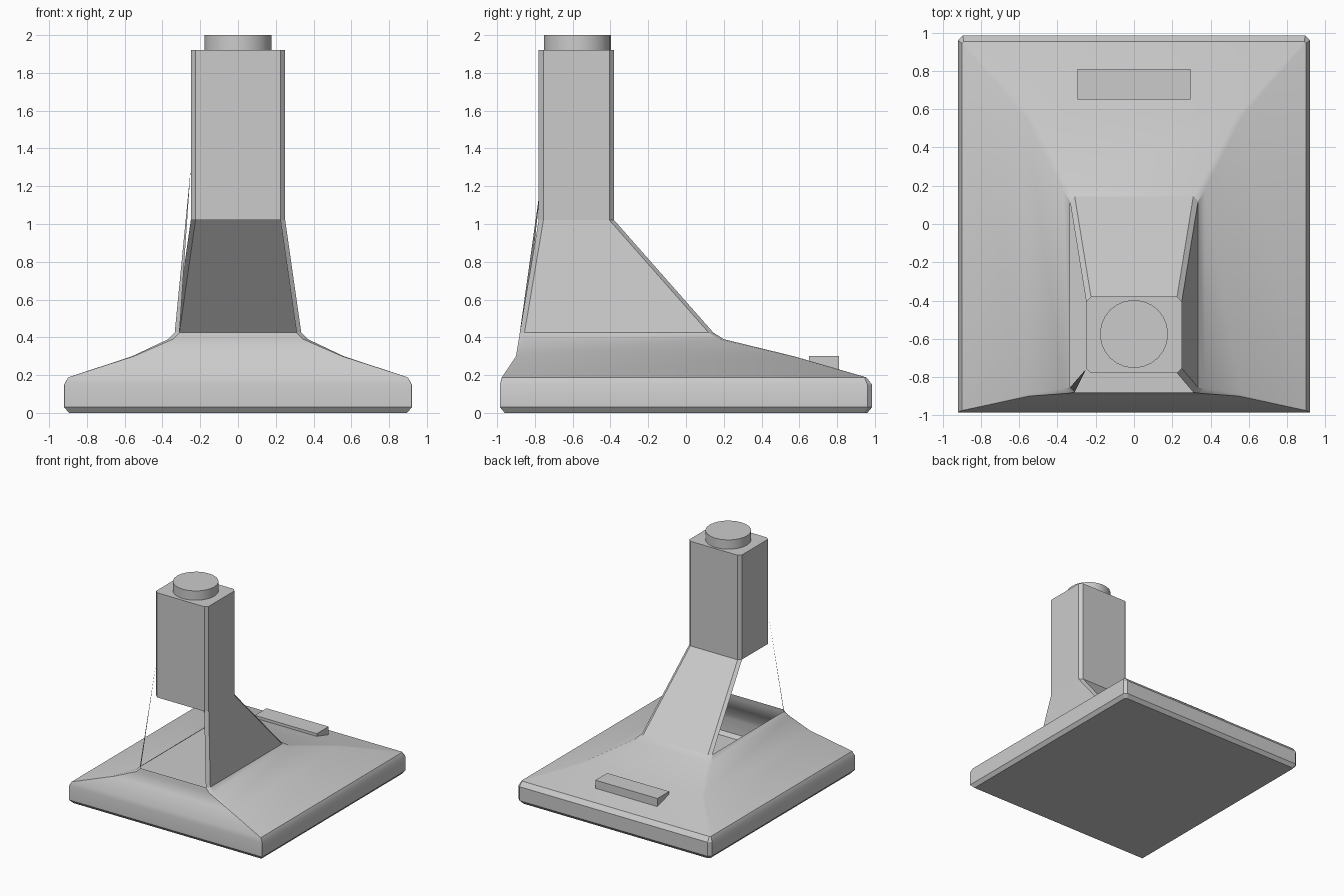
import bpy, bmesh, math

if "Cube" in bpy.data.objects:
    bpy.data.objects.remove(bpy.data.objects["Cube"])


def finish(name, bm, angle=30):
    bmesh.ops.remove_doubles(bm, verts=bm.verts, dist=0.0005)
    me = bpy.data.meshes.new(name)
    bm.to_mesh(me)
    bm.free()
    ob = bpy.data.objects.new(name, me)
    bpy.context.collection.objects.link(ob)
    bpy.ops.object.select_all(action='DESELECT')
    ob.select_set(True)
    bpy.context.view_layer.objects.active = ob
    bpy.ops.object.shade_smooth_by_angle(angle=math.radians(angle))
    return ob


def ring(bm, z, x, y0, y1, cf, cb):
    """Rectangle with front / back corner chamfers, counter-clockwise."""
    half = [(x - cf, y0), (x, y0 + cf), (x, y1 - cb), (x - cb, y1)]
    pts = half + [(-px, py) for px, py in reversed(half)]
    return [bm.verts.new((px, py, z)) for px, py in pts]


def loft(bm, rings, skip=()):
    for a, b in zip(rings, rings[1:]):
        for i in range(8):
            if i in skip:
                continue
            j = (i + 1) % 8
            bm.faces.new((a[i], a[j], b[j], b[i]))


# Hollow base with concave sloping top: z, half width, front, back, chamfers
BASE = [
    (0.00, 0.895, -0.96, 0.96, 0.001, 0.020),
    (0.03, 0.92, -0.985, 0.985, 0.001, 0.025),
    (0.15, 0.92, -0.985, 0.985, 0.001, 0.025),
    (0.188, 0.90, -0.975, 0.955, 0.001, 0.010),
    (0.30, 0.56, -0.90, 0.57, 0.010, 0.020),
    (0.39, 0.37, -0.885, 0.20, 0.025, 0.025),
    (0.425, 0.335, -0.88, 0.145, 0.025, 0.025),
]
bm = bmesh.new()
rings = [ring(bm, *r) for r in BASE]
loft(bm, rings)
bm.faces.new(list(reversed(rings[0])))
finish("base", bm)

# Flared neck, open at the front and on the left side
bm = bmesh.new()
low = ring(bm, 0.425, 0.335, -0.88, 0.145, 0.025, 0.025)
top = ring(bm, 1.02, 0.25, -0.78, -0.38, 0.025, 0.025)
loft(bm, [low, top], skip=(5, 6, 7))
# thin leftover strip at the front left corner, running up the column
tip = bm.verts.new((-0.25, -0.757, 1.30))
bm.faces.new((low[6], low[7], tip))
bmesh.ops.delete(bm, geom=[v for v in bm.verts if not v.link_faces], context='VERTS')
finish("neck", bm)

# Square column with chamfered corners
bm = bmesh.new()
cols = [ring(bm, z, 0.25, -0.78, -0.38, 0.025, 0.025) for z in (1.02, 1.92)]
loft(bm, cols)
bm.faces.new(cols[1])
finish("column", bm)

# Round button on top
bm = bmesh.new()
bmesh.ops.create_cone(bm, cap_ends=True, segments=24, radius1=0.178, radius2=0.178, depth=0.10)
bmesh.ops.translate(bm, verts=bm.verts, vec=(0, -0.575, 1.95))
finish("top_button", bm)

# Raised bar at the back of the base
bm = bmesh.new()
bmesh.ops.create_cube(bm, size=1)
bmesh.ops.scale(bm, verts=bm.verts, vec=(0.59, 0.16, 0.10))
bmesh.ops.translate(bm, verts=bm.verts, vec=(0, 0.73, 0.25))
finish("rear_bar", bm)
